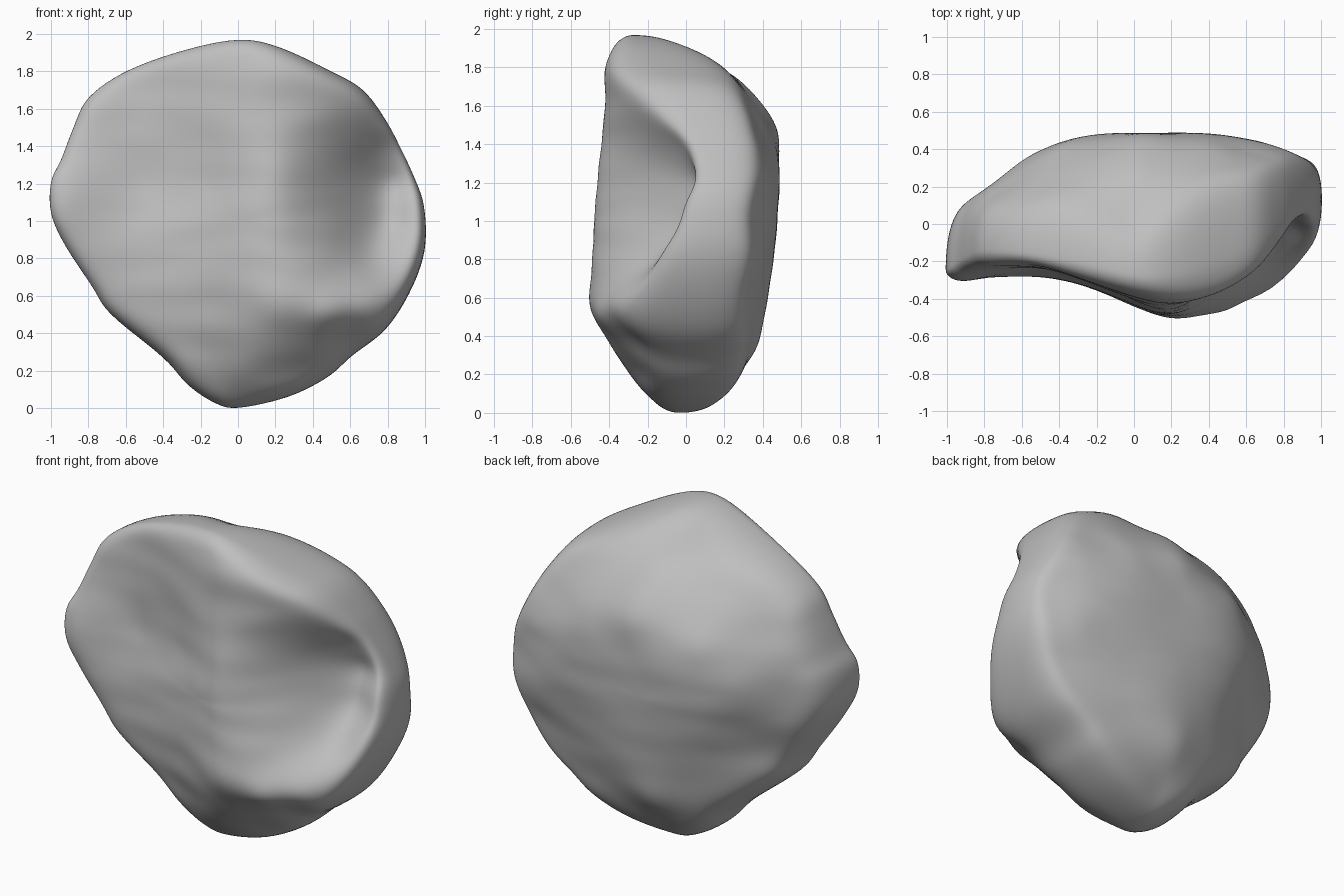
import bpy, bmesh, math
from mathutils import Vector, noise

if "Cube" in bpy.data.objects:
    bpy.data.objects.remove(bpy.data.objects["Cube"])

SEGMENTS, RINGS = 160, 44
CENTRE = Vector((0.0, 0.0, 1.0))

# Outer rim of the rock, clockwise from the top: x, y, z
RIM = [(0, -.27, 1.97), (.22, -.26, 1.93), (.5, -.16, 1.8), (.67, -.06, 1.7),
       (.79, .01, 1.54), (.865, .07, 1.4), (.94, .12, 1.24), (.995, .13, 1.08),
       (1.0, .13, .85), (.925, .1, .63), (.79, .08, .42), (.61, .07, .28),
       (.48, .04, .165), (.27, 0, .06), (0, -.03, 0), (-.13, -.04, .03),
       (-.27, -.06, .125), (-.4, -.08, .27), (-.68, -.14, .5), (-.78, -.17, .65),
       (-.925, -.2, .87), (-1.0, -.24, 1.04), (-1.0, -.24, 1.21),
       (-.945, -.2, 1.33), (-.88, -.16, 1.5), (-.8, -.14, 1.66),
       (-.6, -.15, 1.8), (-.3, -.2, 1.91)]

# Depth samples of the hollowed front face: x, z, y
FRONT = [(.2, 1.78, -.42), (.2, 1.4, -.44), (.2, 1.2, -.46), (.2, .95, -.48),
         (.2, .65, -.5), (.2, .5, -.48), (.1, .35, -.39), (.02, .18, -.28),
         (0, .08, -.2), (-.15, 1.82, -.34), (-.15, 1.2, -.34), (-.15, .6, -.36),
         (-.2, .3, -.27), (-.5, 1.7, -.23), (-.5, 1.2, -.23), (-.5, .7, -.28),
         (-.85, 1.4, -.25), (-.92, 1.1, -.31), (-.78, .8, -.28), (.5, 1.68, -.35),
         (.5, 1.3, -.25), (.5, .95, -.3), (.5, .68, -.41), (.5, .5, -.45),
         (.6, .36, -.24), (.35, .2, -.23), (.66, 1.58, -.23), (.79, 1.4, -.03),
         (.81, 1.2, .06), (.81, 1.0, .02), (.72, .82, -.14), (.7, .55, -.37),
         (.85, .63, -.25), (.93, .85, -.12), (.93, 1.08, -.01)]

# Depth samples of the domed back: x, z, y
BACK = [(0, 1.88, .03), (0, 1.78, .21), (0, 1.63, .38), (.05, 1.47, .475),
        (.05, 1.25, .485), (0, 1.0, .475), (0, .6, .42), (0, .3, .35), (0, .12, .22),
        (-.4, 1.4, .41), (-.4, .9, .39), (-.35, .5, .3), (-.6, 1.15, .34),
        (-.8, 1.1, .18), (-.7, 1.5, .18), (-.7, .75, .15), (-.4, 1.7, .21),
        (.4, 1.4, .46), (.4, .9, .46), (.4, .45, .36), (.75, 1.25, .415),
        (.75, .85, .41), (.93, 1.03, .34), (.6, 1.55, .34), (.8, .6, .32)]


def kernel(ax, az, bx, bz):
    return math.sqrt((ax - bx) ** 2 + (az - bz) ** 2 + .006)


def depth_field(samples):
    """Smooth surface y(x, z) through the samples."""
    n = len(samples)
    rows = [[kernel(a[0], a[1], b[0], b[1]) for b in samples] + [1.0, a[2]] for a in samples]
    rows.append([1.0] * n + [0.0, 0.0])
    for c in range(n + 1):
        p = max(range(c, n + 1), key=lambda r: abs(rows[r][c]))
        rows[c], rows[p] = rows[p], rows[c]
        for r in range(n + 1):
            if r != c:
                f = rows[r][c] / rows[c][c]
                rows[r] = [u - f * v for u, v in zip(rows[r], rows[c])]
    w = [rows[i][-1] / rows[i][i] for i in range(n + 1)]
    return lambda x, z: w[n] + sum(k * kernel(x, z, s[0], s[1]) for k, s in zip(w, samples))


def rim_point(u):
    """Closed smooth curve through the rim points."""
    n = len(RIM)
    i, t = int(u * n), u * n - int(u * n)
    a, b, c, d = (Vector(RIM[(i + k) % n]) for k in (-1, 0, 1, 2))
    return .5 * (2 * b + (c - a) * t + (2 * a - 5 * b + 4 * c - d) * t ** 2
                 + (3 * b - a - 3 * c + d) * t ** 3)


bm = bmesh.new()
rim = [rim_point(k / SEGMENTS) for k in range(SEGMENTS)]
rim_verts = [bm.verts.new(p) for p in rim]


def add_shell(samples, power, ripple):
    """Fill the rim with a rounded shell, squarer on the right, following the samples."""
    field = depth_field(samples)
    prev = rim_verts
    for j in range(RINGS - 1, 0, -1):
        t = math.sin(j / RINGS * math.pi / 2)
        ring = []
        for p in rim:
            blend = math.sqrt(1 - t ** (power * (1 + max(0, p.x))))
            q = CENTRE.lerp(p, t)
            y = p.y + (field(q.x, q.z) - p.y) * blend
            # faint, mostly horizontal weathering
            y += ripple * blend * noise.noise(Vector((q.x * 2.5, y * 2, q.z * 7)))
            ring.append(bm.verts.new((q.x, y, q.z)))
        for k in range(SEGMENTS):
            m = (k + 1) % SEGMENTS
            bm.faces.new((prev[k], prev[m], ring[m], ring[k]))
        prev = ring
    hub = bm.verts.new((CENTRE.x, field(CENTRE.x, CENTRE.z), CENTRE.z))
    for k in range(SEGMENTS):
        bm.faces.new((prev[k], prev[(k + 1) % SEGMENTS], hub))


add_shell(FRONT, 20, .01)
add_shell(BACK, 20, .008)
bmesh.ops.recalc_face_normals(bm, faces=bm.faces)
for _ in range(3):
    bmesh.ops.smooth_vert(bm, verts=bm.verts, factor=.5, use_axis_x=True,
                          use_axis_y=True, use_axis_z=True)
for f in bm.faces:
    f.smooth = True

mesh = bpy.data.meshes.new("rock")
bm.to_mesh(mesh)
bm.free()
rock = bpy.data.objects.new("rock", mesh)
bpy.context.collection.objects.link(rock)

# Plain stone colour
stone = bpy.data.materials.new("stone grey")
stone.diffuse_color = (.52, .52, .52, 1)
stone.use_nodes = True
stone.node_tree.nodes["Principled BSDF"].inputs["Base Color"].default_value = stone.diffuse_color
mesh.materials.append(stone)
